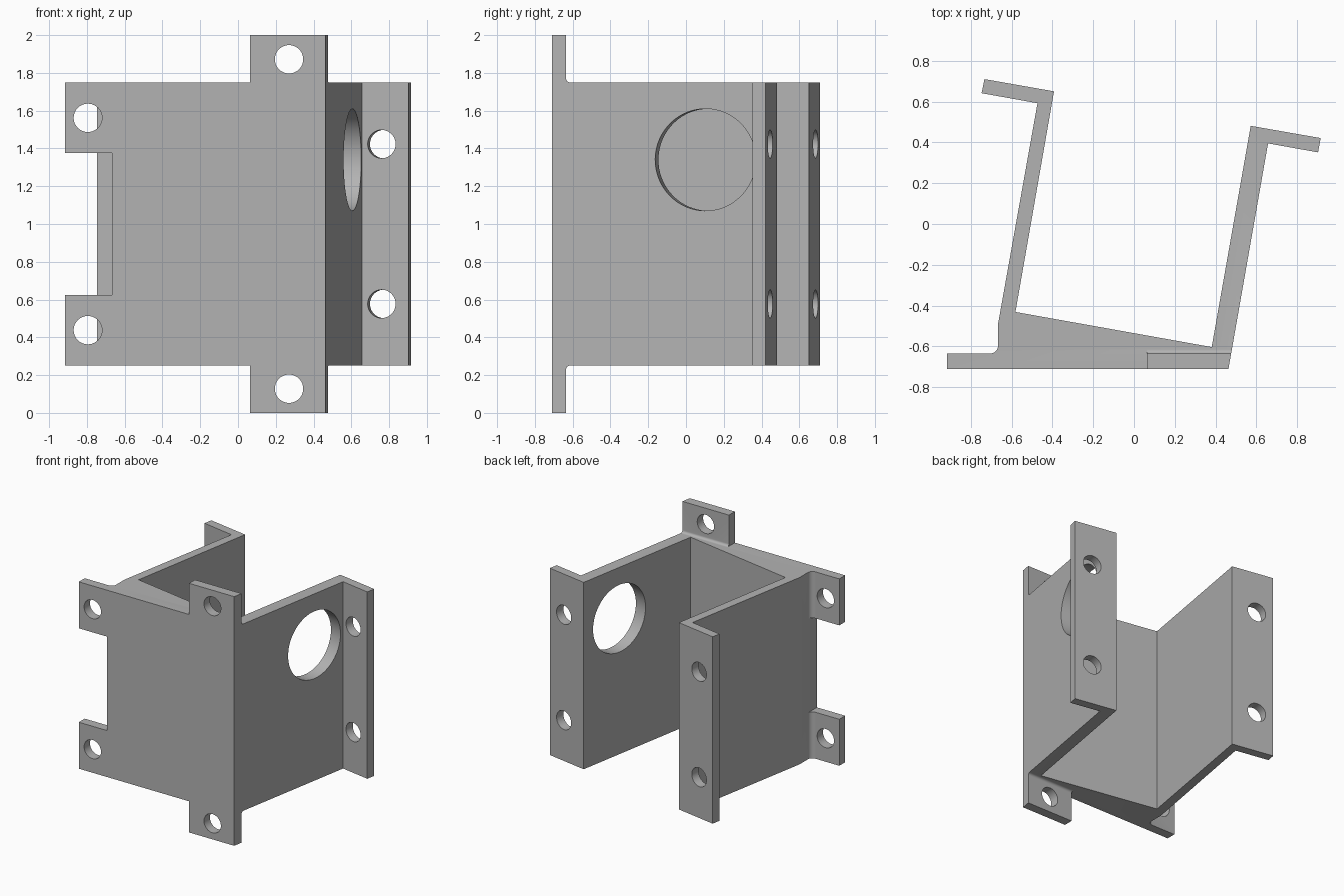
import bpy, bmesh, math
from mathutils import Vector, Matrix

cube = bpy.data.objects.get("Cube")
if cube:
    bpy.data.objects.remove(cube, do_unlink=True)

GREY = (0.45, 0.45, 0.45, 1)
mat = bpy.data.materials.new("plain grey")
mat.use_nodes = True
mat.diffuse_color = GREY
mat.node_tree.nodes["Principled BSDF"].inputs["Base Color"].default_value = GREY


def finish(name, bm):
    bmesh.ops.recalc_face_normals(bm, faces=bm.faces)
    mesh = bpy.data.meshes.new(name)
    bm.to_mesh(mesh)
    bm.free()
    mesh.materials.append(mat)
    obj = bpy.data.objects.new(name, mesh)
    bpy.context.collection.objects.link(obj)
    return obj


def prism(name, start, end):
    """Solid between two matching loops of points."""
    bm = bmesh.new()
    a = [bm.verts.new(p) for p in start]
    b = [bm.verts.new(p) for p in end]
    bm.faces.new(a)
    bm.faces.new(b)
    for i in range(len(a)):
        j = (i + 1) % len(a)
        bm.faces.new((a[i], a[j], b[j], b[i]))
    return finish(name, bm)


def cylinder(centre, axis, radius, depth):
    bm = bmesh.new()
    turn = Vector((0, 0, 1)).rotation_difference(Vector(axis)).to_matrix().to_4x4()
    bmesh.ops.create_cone(bm, cap_ends=True, segments=64, radius1=radius, radius2=radius,
                          depth=depth, matrix=Matrix.Translation(centre) @ turn)
    return finish("hole_cutter", bm)


def combine(target, other, operation):
    mod = target.modifiers.new("combine", 'BOOLEAN')
    mod.operation, mod.solver, mod.object = operation, 'EXACT', other
    bpy.context.view_layer.objects.active = target
    bpy.ops.object.modifier_apply(modifier=mod.name)
    bpy.data.objects.remove(other, do_unlink=True)


def arc(cx, cy, r, a0, a1, steps=8):
    angles = [math.radians(a0 + (a1 - a0) * i / steps) for i in range(steps + 1)]
    return [(cx + r * math.cos(a), cy + r * math.sin(a)) for a in angles]


FRONT, PLATE = -0.71, -0.635
LOW, HIGH = 0.25, 1.75
SLOPE = 0.175  # sideways lean of the walls

# Channel body: wedge front, two leaning walls, rear flanges, side plate
profile = [(-0.917, FRONT), (0.463, FRONT), (0.657, 0.395), (0.902, 0.351), (0.915, 0.421),
           (0.572, 0.481), (0.381, -0.603), (-0.581, -0.431), (-0.392, 0.65),
           (-0.733, 0.71), (-0.747, 0.641), (-0.473, 0.592), (-0.666, -0.488)]
profile += arc(-0.706, PLATE + 0.04, 0.04, 0, -90)
profile += [(-0.917, PLATE)]
bracket = prism("bracket", [(x, y, LOW) for x, y in profile], [(x, y, HIGH) for x, y in profile])

# Notch that splits the side plate into two ears
notch = [(-1, -0.8), (-0.666, -0.8), (-0.666, -0.55), (-1, -0.55)]
combine(bracket, prism("notch_cutter", [(x, y, 0.623) for x, y in notch],
                       [(x, y, 1.377) for x, y in notch]), 'DIFFERENCE')

# Upper and lower tabs as one filleted strip through the front wall
R = 0.02
half = [(PLATE, 0)] + arc(PLATE + R, LOW - R, R, 180, 90)
strip = [(FRONT, 0)] + half + [(y, 2 - z) for y, z in reversed(half)] + [(FRONT, 2)]
combine(bracket, prism("tabs", [(0.063, y, z) for y, z in strip],
                       [(0.463 + SLOPE * (y - FRONT), y, z) for y, z in strip]), 'UNION')

# Screw holes in ears, tabs and rear flanges
tilt = (math.sin(math.radians(10)), math.cos(math.radians(10)), 0)
holes = [(-0.795, -0.67, 0.562, (0, 1, 0)), (0.27, -0.67, 0.872, (0, 1, 0)),
         (0.766, 0.409, 0.423, tilt), (-0.603, 0.65, 0.423, tilt)]
for x, y, offset, axis in holes:
    for side in (-1, 1):
        combine(bracket, cylinder((x, y, 1 + side * offset), axis, 0.075, 0.25), 'DIFFERENCE')

# Large round opening in the left wall
wall_normal = (tilt[1], -tilt[0], 0)
combine(bracket, cylinder((0.565, 0.11, 1.34), wall_normal, 0.27, 0.25), 'DIFFERENCE')

bpy.ops.object.select_all(action='DESELECT')
bracket.select_set(True)
bpy.context.view_layer.objects.active = bracket
bpy.ops.object.shade_smooth_by_angle(angle=math.radians(30))
